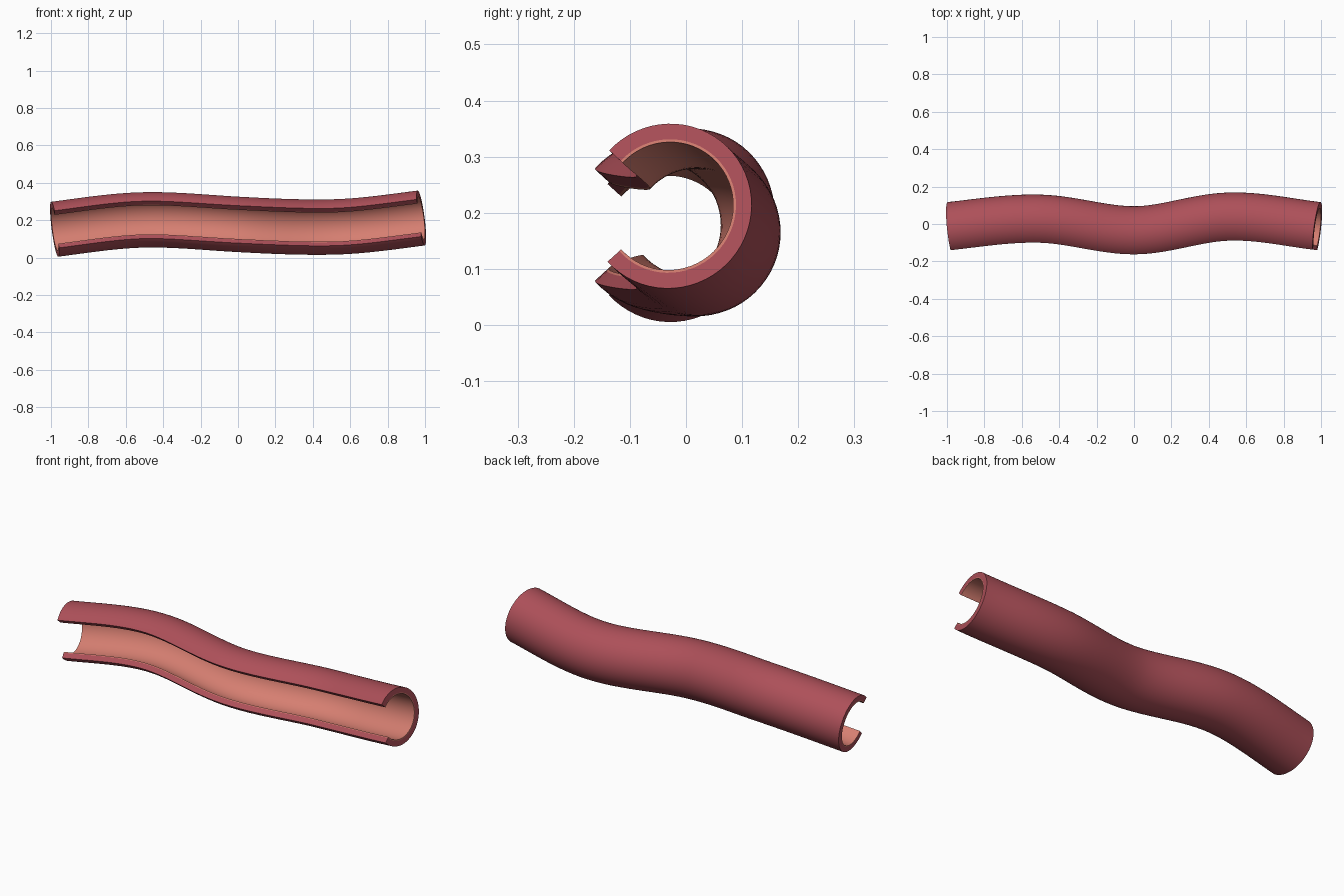
import bpy, bmesh
from math import sin, cos, radians
from mathutils import Vector

cube = bpy.data.objects.get("Cube")
if cube:
    bpy.data.objects.remove(cube, do_unlink=True)

SEGMENTS = 64          # rings along the length
SIDES = 48             # steps around the open arc
GAP = radians(42.5)    # half angle of the front opening


def material(name, color):
    mat = bpy.data.materials.new(name)
    mat.use_nodes = True
    mat.diffuse_color = color
    mat.node_tree.nodes["Principled BSDF"].inputs["Base Color"].default_value = color
    return mat


wall_red = material("wall red", (0.42, 0.08, 0.1, 1))
lining_salmon = material("lining salmon", (0.67, 0.21, 0.165, 1))

# Centre line knots: position, then slope along x
KNOTS = [
    (Vector((-0.98, -0.03, 0.152)), Vector((1, 0.11, 0.13))),
    (Vector((-0.5, 0.009, 0.202)), Vector((1, -0.03, 0.02))),
    (Vector((0, -0.053, 0.178)), Vector((1, 0, -0.055))),
    (Vector((0.5, 0.02, 0.164)), Vector((1, 0.04, 0.02))),
    (Vector((0.98, -0.03, 0.212)), Vector((1, -0.12, 0.13))),
]


def centre(t):
    """Smooth point on the centre line, t from 0 to 1."""
    i = min(int(t * (len(KNOTS) - 1)), len(KNOTS) - 2)
    s = t * (len(KNOTS) - 1) - i
    (a, da), (b, db) = KNOTS[i], KNOTS[i + 1]
    span = b.x - a.x
    return (a * (2*s**3 - 3*s**2 + 1) + da * span * (s**3 - 2*s**2 + s)
            + b * (3*s**2 - 2*s**3) + db * span * (s**3 - s**2))


def frame(t):
    e = 0.002
    tangent = (centre(min(t + e, 1)) - centre(max(t - e, 0))).normalized()
    side = Vector((0, 0, 1)).cross(tangent).normalized()
    return centre(t), side, tangent.cross(side)


def layer(name, inner, outer, mat):
    """Open tube wall swept along the centre line."""
    bm = bmesh.new()
    start, sweep = -3.14159265 + GAP, 2 * (3.14159265 - GAP)
    angles = [start + sweep * k / SIDES for k in range(SIDES + 1)]
    section = [(outer, a) for a in angles] + [(inner, a) for a in reversed(angles)]
    rings = []
    for i in range(SEGMENTS + 1):
        c, side, up = frame(i / SEGMENTS)
        rings.append([bm.verts.new(c + side * r * cos(a) + up * r * sin(a))
                      for r, a in section])
    n = len(section)
    for p, q in zip(rings, rings[1:]):
        for k in range(n):
            m = (k + 1) % n
            bm.faces.new((p[k], p[m], q[m], q[k]))
    # End caps
    for ring in (rings[0], rings[-1]):
        for k in range(SIDES):
            bm.faces.new((ring[k], ring[k + 1], ring[n - 2 - k], ring[n - 1 - k]))
    bmesh.ops.recalc_face_normals(bm, faces=bm.faces)
    mesh = bpy.data.meshes.new(name)
    bm.to_mesh(mesh)
    bm.free()
    mesh.materials.append(mat)
    obj = bpy.data.objects.new(name, mesh)
    bpy.context.collection.objects.link(obj)
    bpy.ops.object.select_all(action='DESELECT')
    obj.select_set(True)
    bpy.context.view_layer.objects.active = obj
    bpy.ops.object.shade_smooth_by_angle(angle=radians(35))


# Three nested layers of the cutaway vessel
layer("outer_wall", 0.133, 0.148, wall_red)
layer("middle_wall", 0.12, 0.133, wall_red)
layer("inner_lining", 0.115, 0.12, lining_salmon)
